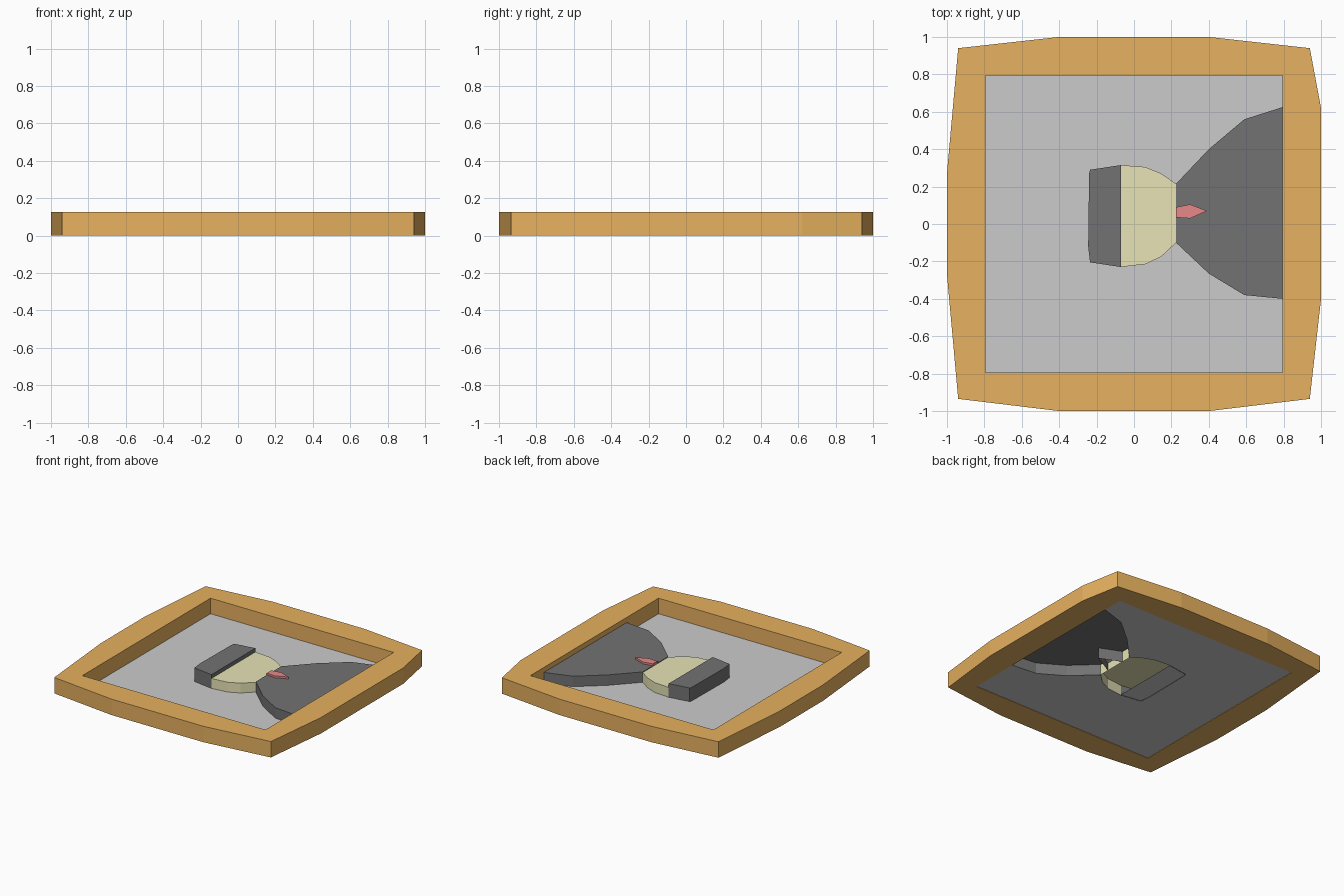
import bpy, bmesh

if "Cube" in bpy.data.objects:
    bpy.data.objects.remove(bpy.data.objects["Cube"])


def material(name, rgb):
    m = bpy.data.materials.new(name)
    m.diffuse_color = (*rgb, 1)
    m.use_nodes = True
    m.node_tree.nodes["Principled BSDF"].inputs["Base Color"].default_value = m.diffuse_color
    return m


def add_object(name, mesh, mat=None):
    ob = bpy.data.objects.new(name, mesh)
    bpy.context.collection.objects.link(ob)
    if mat:
        mesh.materials.clear()
        mesh.materials.append(mat)
    return ob


def shell(name, pts, top, mat=None, bases=None, walls=True):
    """Flat cap with walls down to z=0; bases sets another wall foot per edge (None = no wall)."""
    bases = bases or {}
    bm = bmesh.new()
    verts = [bm.verts.new((x, y, top)) for x, y in pts]
    cap = bm.faces.new(verts)
    n = len(pts)
    for i in range(n if walls else 0):
        foot = bases.get(i, 0.0)
        if foot is None:
            continue
        j = (i + 1) % n
        low = [bm.verts.new((*pts[k], foot)) for k in (i, j)]
        bm.faces.new((verts[j], verts[i], low[0], low[1]))
    bmesh.ops.triangulate(bm, faces=[cap])
    bmesh.ops.remove_doubles(bm, verts=bm.verts, dist=1e-5)
    bm.normal_update()
    mesh = bpy.data.meshes.new(name)
    bm.to_mesh(mesh)
    bm.free()
    return add_object(name, mesh, mat)


wood = material("wood", (0.80, 0.44, 0.115))
skin = material("skin", (0.80, 0.77, 0.47))
black = material("black", (0.17, 0.17, 0.17))
red = material("red", (0.80, 0.25, 0.25))
white = material("white", (0.95, 0.95, 0.95))

# Frame: bowed outer outline with a square opening
H, I = 0.125, 0.795
outer = [(-.94, -.935), (-.4, -1), (.4, -1), (.94, -.935), (1, -.4), (1, .62),
         (.94, .94), (.4, 1), (-.4, 1), (-.94, .94), (-1, .27), (-1, -.27)]
inner = [(-I, -I), (I, -I), (I, I), (-I, I)]
cu = bpy.data.curves.new("frame_profile", 'CURVE')
cu.dimensions = '2D'
cu.fill_mode = 'BOTH'
cu.extrude = H / 2
for loop in (outer, inner):
    s = cu.splines.new('POLY')
    s.points.add(len(loop) - 1)
    for p, (x, y) in zip(s.points, loop):
        p.co = (x, y, 0, 1)
    s.use_cyclic_u = True
tmp = bpy.data.objects.new("frame_profile", cu)
bpy.context.collection.objects.link(tmp)
bpy.context.view_layer.update()
mesh = bpy.data.meshes.new_from_object(tmp.evaluated_get(bpy.context.evaluated_depsgraph_get()))
bpy.data.objects.remove(tmp)
for v in mesh.vertices:
    v.co.z += H / 2
for f in mesh.polygons:
    f.use_smooth = False
add_object("frame", mesh, wood)

# Shared portrait outlines (counter-clockwise)
suit_low = [(.225, -.1), (.4, -.265), (.59, -.38), (I, -.4)]
suit_high = [(I, .625), (.59, .56), (.4, .4), (.225, .215)]
face_high = [(.225, .215), (.145, .27), (.06, .305), (-.07, .315)]
hair_edge = [(-.235, .29), (-.24, .27), (-.245, -.12), (-.235, -.205)]
face_low = [(-.07, -.23), (.06, -.215), (.145, -.175), (.225, -.1)]

# Backing panel, open behind the portrait
head = face_high + hair_edge + face_low
panel = (inner[:2] + suit_low[::-1] + head[::-1][1:]
         + suit_high[::-1][1:] + inner[2:])
shell("backing_panel", panel, 0.003, walls=False)

# Head plate runs under the hair; its walls stop where the hair's begin
shell("face", head, 0.08, skin, {i: None for i in range(3, 8)})
shell("hair", face_high[-1:] + hair_edge + face_low[:1], 0.11, black, {5: 0.08})

# Suit with collar notch
notch = [(.225, .14), (.39, .07), (.225, -.02)]
shell("suit", suit_low + suit_high + notch, 0.085, black, {3: None, 7: 0.08, 10: 0.08})

# Shirt and tie inside the notch
shell("shirt", notch[::-1], 0.06, white, {0: None, 1: None, 2: None})
tie = [(.225, .035), (.3, .03), (.39, .07), (.3, .105), (.225, .09)]
shell("tie", tie, 0.1, red, {i: 0.06 for i in range(5)})
